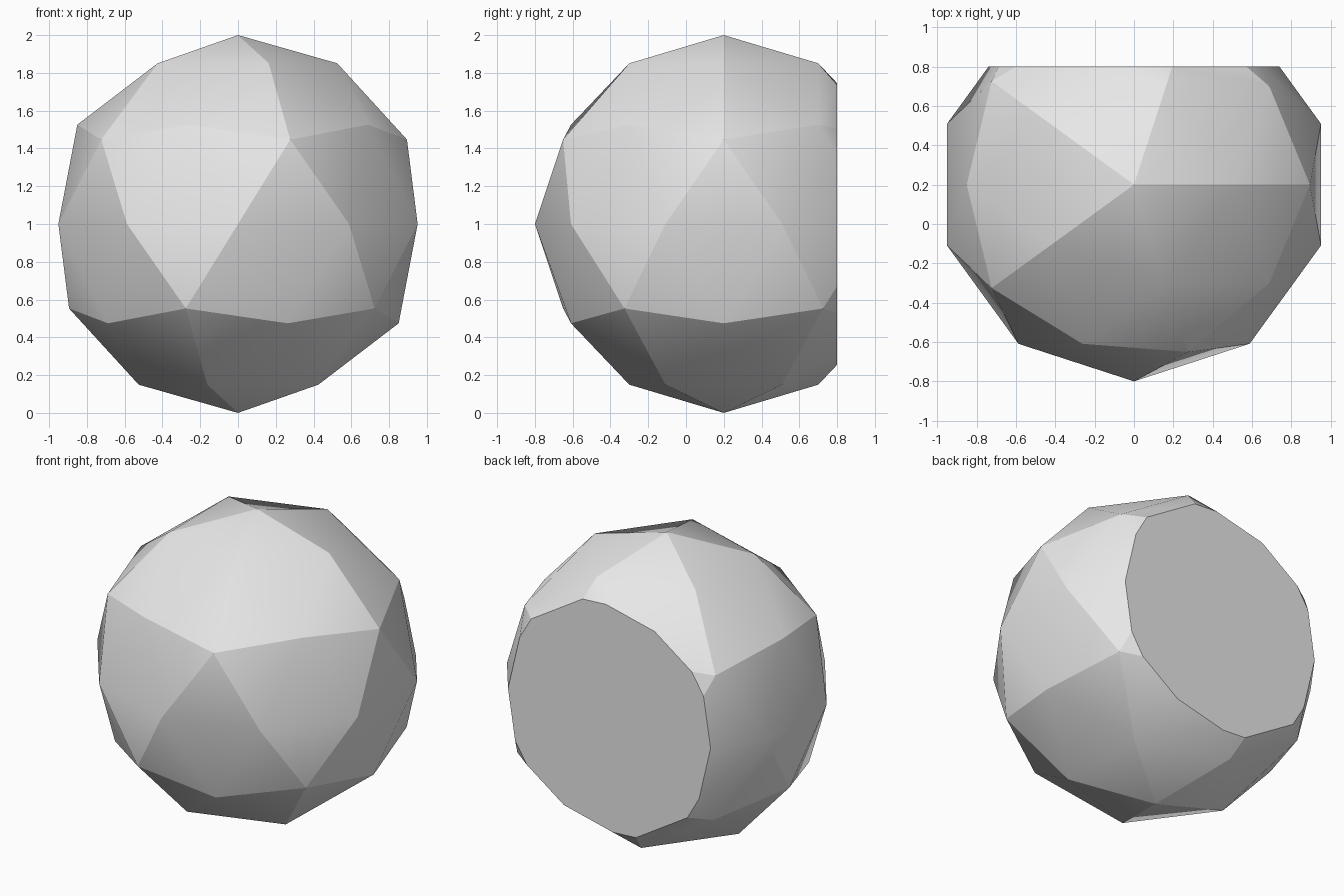
import bpy
import bmesh
import math

cube = bpy.data.objects.get("Cube")
if cube:
    bpy.data.objects.remove(cube, do_unlink=True)

# Plain grey material
grey = bpy.data.materials.new("light_grey")
grey.use_nodes = True
colour = (0.8, 0.8, 0.8, 1.0)
grey.diffuse_color = colour
grey.node_tree.nodes["Principled BSDF"].inputs["Base Color"].default_value = colour

# Faceted ball
CENTRE = (0.0, 0.2, 1.0)
BACK_Y = 0.8
bm = bmesh.new()
bmesh.ops.create_icosphere(bm, subdivisions=2, radius=1.0)
bmesh.ops.translate(bm, verts=bm.verts, vec=CENTRE)

# Flat back: slice the ball and close the opening with one face
cut = bmesh.ops.bisect_plane(
    bm, geom=bm.verts[:] + bm.edges[:] + bm.faces[:],
    plane_co=(0, BACK_Y, 0), plane_no=(0, 1, 0), clear_outer=True)
rim = [e for e in cut["geom_cut"] if isinstance(e, bmesh.types.BMEdge)]
bmesh.ops.contextual_create(bm, geom=rim)
bmesh.ops.recalc_face_normals(bm, faces=bm.faces)

mesh = bpy.data.meshes.new("cut_ball")
bm.to_mesh(mesh)
bm.free()
mesh.materials.append(grey)
ball = bpy.data.objects.new("cut_ball", mesh)
bpy.context.collection.objects.link(ball)

# Soften the shallow creases, keep the steeper ones sharp
bpy.ops.object.select_all(action="DESELECT")
ball.select_set(True)
bpy.context.view_layer.objects.active = ball
bpy.ops.object.shade_smooth_by_angle(angle=math.radians(20))
